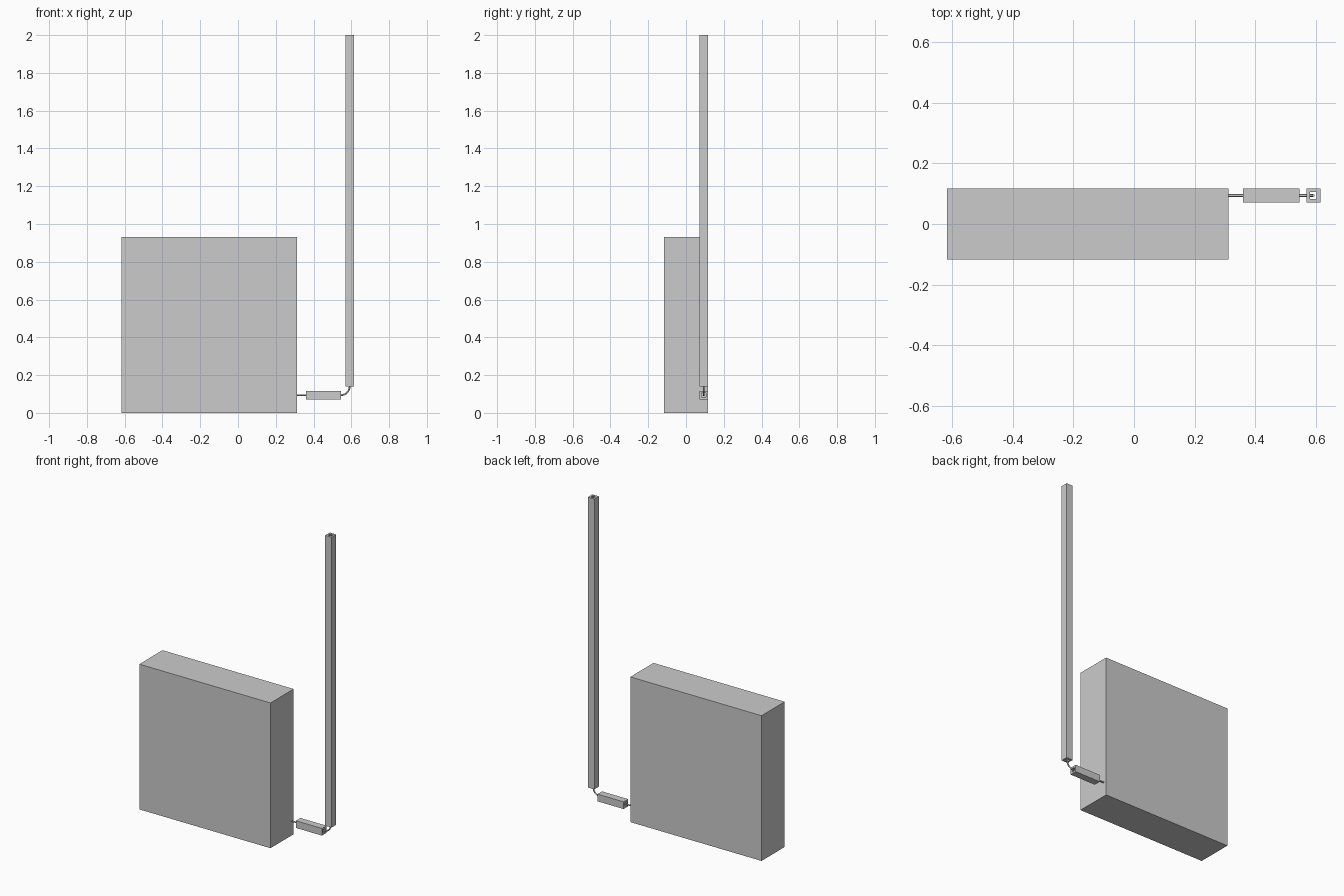
import bpy, bmesh, math
from mathutils import Vector

if "Cube" in bpy.data.objects:
    bpy.data.objects.remove(bpy.data.objects["Cube"])


def box(name, lo, hi):
    """Closed box between two corners."""
    bm = bmesh.new()
    bmesh.ops.create_cube(bm, size=1)
    for v in bm.verts:
        v.co = [l + (c + 0.5) * (h - l) for c, l, h in zip(v.co, lo, hi)]
    me = bpy.data.meshes.new(name)
    bm.to_mesh(me)
    bm.free()
    ob = bpy.data.objects.new(name, me)
    bpy.context.collection.objects.link(ob)
    return ob


def trunking(name, lo, hi, axis, wall=0.012):
    """Square duct, open at both ends along the given axis."""
    ob = box(name, lo, hi)
    a = [v if i == axis else v + wall for i, v in enumerate(lo)]
    b = [v if i == axis else v - wall for i, v in enumerate(hi)]
    a[axis] -= 0.01
    b[axis] += 0.01
    cutter = box(name + "_cutter", a, b)
    cutter.hide_render = True
    cutter.hide_viewport = True
    mod = ob.modifiers.new("bore", 'BOOLEAN')
    mod.operation = 'DIFFERENCE'
    mod.solver = 'EXACT'
    mod.object = cutter
    return ob


R = 0.117          # half depth of the cabinet
PY, PZ = 0.094, 0.094  # pipe axis
PX = 0.591         # riser axis

# Cabinet
box("cabinet", (-0.617, -R, 0), (0.312, R, 0.93))

# Trunking sections
trunking("horizontal_trunking", (0.36, 0.071, 0.071), (0.545, R, R), 0)
trunking("riser_trunking", (0.568, 0.071, 0.141), (0.614, R, 2.0), 2)

# Pipe from the cabinet, through the trunking and up the riser
bend = 0.046
pts = [Vector((0.31, PY, PZ))]
for i in range(9):
    t = math.radians(90 * i / 8)
    pts.append(Vector((PX - bend + bend * math.sin(t), PY, PZ + bend - bend * math.cos(t))))
pts.append(Vector((PX, PY, 2.0)))
cu = bpy.data.curves.new("pipe", 'CURVE')
cu.dimensions = '3D'
cu.bevel_depth = 0.0045
cu.bevel_resolution = 2
cu.use_fill_caps = True
sp = cu.splines.new('POLY')
sp.points.add(len(pts) - 1)
for p, c in zip(sp.points, pts):
    p.co = (*c, 1)
pipe = bpy.data.objects.new("pipe", cu)
bpy.context.collection.objects.link(pipe)
